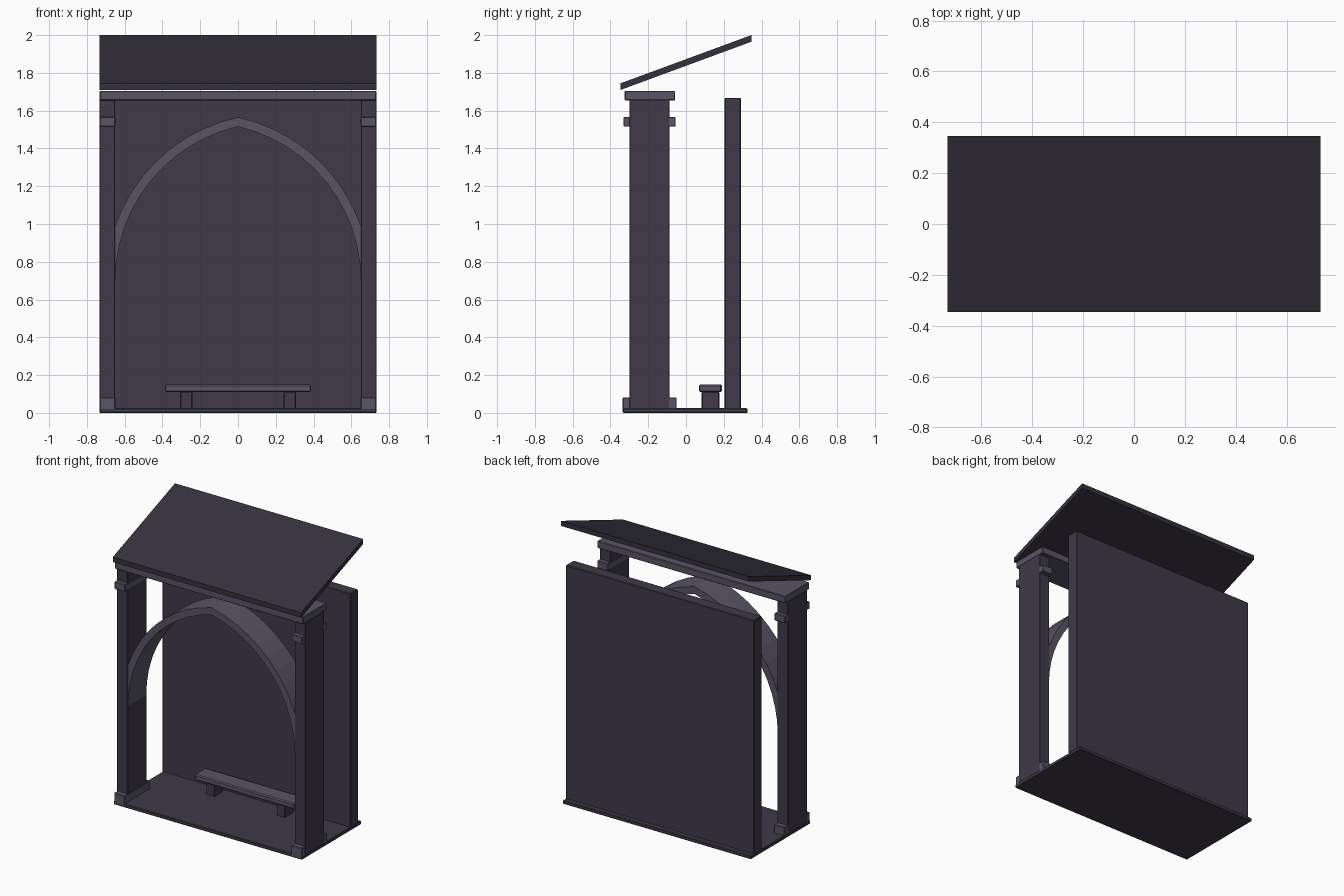
import bpy, bmesh, math

if "Cube" in bpy.data.objects:
    bpy.data.objects.remove(bpy.data.objects["Cube"])


def material(name, rgb):
    m = bpy.data.materials.new(name)
    m.diffuse_color = (*rgb, 1)
    m.use_nodes = True
    m.node_tree.nodes["Principled BSDF"].inputs["Base Color"].default_value = m.diffuse_color
    return m


STONE = material("dark_stone", (0.05, 0.042, 0.065))
TRIM = material("trim_stone", (0.10, 0.088, 0.13))
ROOF = material("roof_slate", (0.036, 0.031, 0.046))


def finish(name, bm, mat):
    bmesh.ops.recalc_face_normals(bm, faces=bm.faces)
    me = bpy.data.meshes.new(name)
    bm.to_mesh(me)
    bm.free()
    ob = bpy.data.objects.new(name, me)
    me.materials.append(mat)
    bpy.context.collection.objects.link(ob)
    return ob


def box(name, x, y, z, mat, bevel=0.004):
    """Box from (min, max) ranges, with slightly chamfered edges."""
    bm = bmesh.new()
    bmesh.ops.create_cube(bm, size=1)
    for v in bm.verts:
        v.co = [r[0] if c < 0 else r[1] for c, r in zip(v.co, (x, y, z))]
    ob = finish(name, bm, mat)
    if bevel:
        mod = ob.modifiers.new("bevel", 'BEVEL')
        mod.width = bevel
        mod.segments = 1
    return ob


def extrude(name, strip, axis, lo, hi, mat):
    """Closed outline given as matching inner/outer point rows, extruded along an axis."""
    bm = bmesh.new()

    def vert(p, d):
        return bm.verts.new((d, p[0], p[1]) if axis == 'x' else (p[0], d, p[1]))

    rings = [[vert(a, lo), vert(b, lo), vert(b, hi), vert(a, hi)] for a, b in strip]
    for r, s in zip(rings, rings[1:]):
        for i in range(4):
            j = (i + 1) % 4
            bm.faces.new((r[i], r[j], s[j], s[i]))
    bm.faces.new(rings[0])
    bm.faces.new(rings[-1])
    return finish(name, bm, mat)


W = 0.733   # half width of the shelter
IN = 0.65   # half width of the opening

# Floor, rear wall, front lintel
box("floor_slab", (-W, W), (-0.335, 0.325), (0, 0.025), STONE)
box("back_wall", (-W, W), (0.205, 0.29), (0.02, 1.668), STONE)
box("lintel", (-W, W), (-0.325, -0.058), (1.655, 1.705), TRIM)

# Pillars with base and capital blocks
for side, s in (("left", -1), ("right", 1)):
    span = sorted((s * IN, s * W))
    box(side + "_pillar", span, (-0.30, -0.087), (0.02, 1.66), STONE, 0.003)
    trim = sorted((s * (IN - 0.001), s * (W - 0.001)))
    box(side + "_pillar_base", trim, (-0.335, -0.05), (0.002, 0.082), TRIM)
    box(side + "_pillar_capital", trim, (-0.331, -0.055), (1.515, 1.567), TRIM)

# Pointed arch: two arcs struck from offset centres, meeting at the apex
spring, off = 0.70, 0.186
r_in, r_out, n = IN + off, 0.885, 12
a_in, a_out = math.acos(off / r_in), math.acos(off / r_out)
half = []
for i in range(n + 1):
    t = i / n
    half.append(tuple((r * math.cos(a * t) - off, spring + r * math.sin(a * t))
                      for r, a in ((r_in, a_in), (r_out, a_out))))
mirrored = [tuple((-p[0], p[1]) for p in pair) for pair in reversed(half[:-1])]
extrude("pointed_arch", half + mirrored, 'y', -0.295, -0.092, TRIM)

# Bench
box("bench_seat", (-0.387, 0.387), (0.068, 0.19), (0.11, 0.15), TRIM, 0.007)
for side, s in (("left", -1), ("right", 1)):
    box(side + "_bench_leg", sorted((s * 0.242, s * 0.307)), (0.083, 0.177), (0.02, 0.112), STONE)

# Single-pitch roof, rising to the rear
extrude("pitched_roof", [((-0.346, 1.71), (-0.346, 1.745)), ((0.346, 1.965), (0.346, 2.0))],
        'x', -W, W, ROOF)
